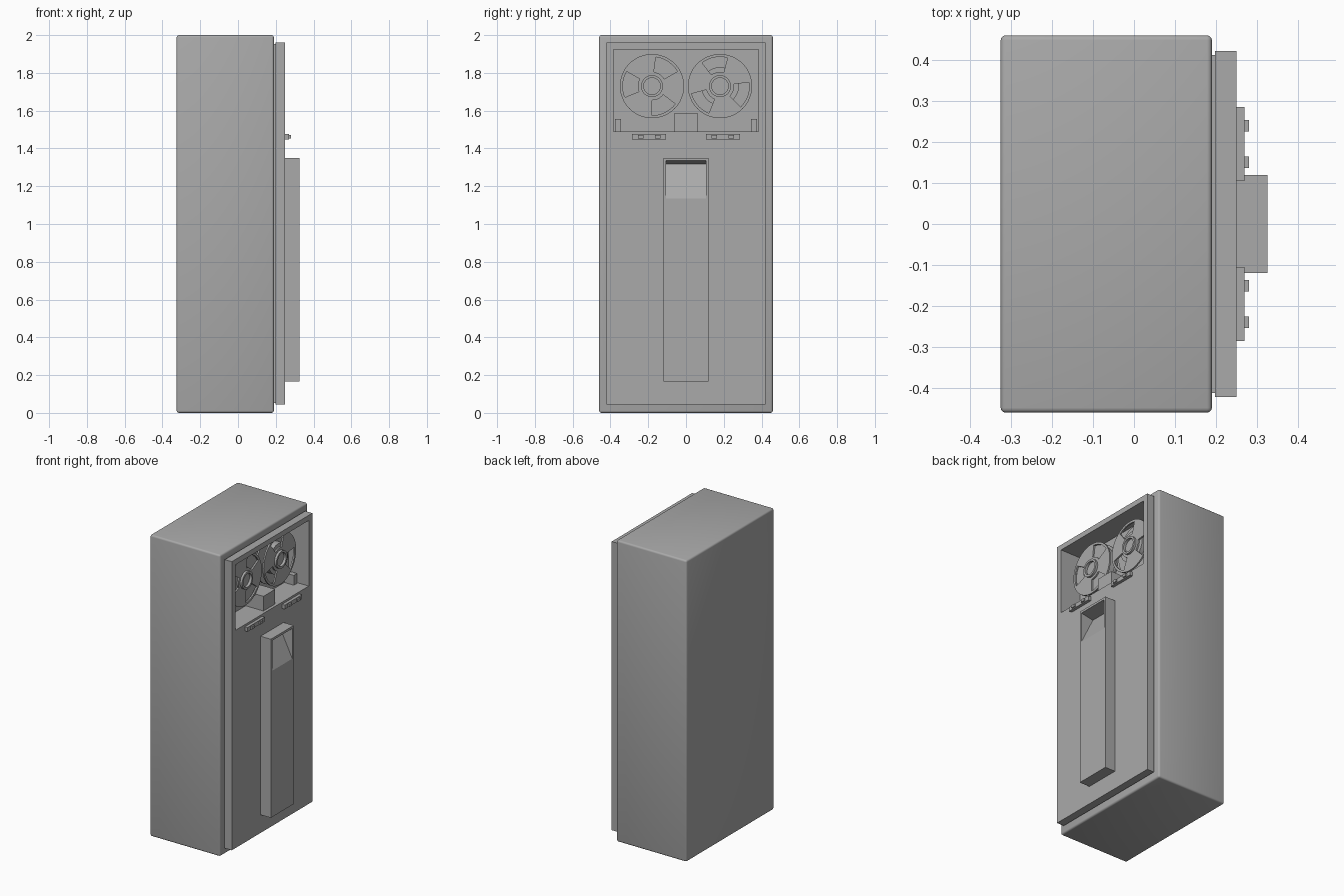
import bpy, bmesh, math
from mathutils import Matrix

if "Cube" in bpy.data.objects:
    bpy.data.objects.remove(bpy.data.objects["Cube"], do_unlink=True)

grey = bpy.data.materials.new("cabinet grey")
grey.use_nodes = True
COLOR = (0.4, 0.4, 0.4, 1)
grey.diffuse_color = COLOR
grey.node_tree.nodes["Principled BSDF"].inputs["Base Color"].default_value = COLOR


def finish(name, bm):
    bmesh.ops.recalc_face_normals(bm, faces=bm.faces)
    mesh = bpy.data.meshes.new(name)
    bm.to_mesh(mesh)
    bm.free()
    mesh.materials.append(grey)
    ob = bpy.data.objects.new(name, mesh)
    bpy.context.scene.collection.objects.link(ob)
    return ob


def activate(ob):
    bpy.ops.object.select_all(action='DESELECT')
    ob.select_set(True)
    bpy.context.view_layer.objects.active = ob


def smooth(ob):
    activate(ob)
    bpy.ops.object.shade_smooth_by_angle(angle=math.radians(35))
    return ob


def box(name, x, y, z, bevel=0):
    bm = bmesh.new()
    bmesh.ops.create_cube(bm, size=1)
    for v in bm.verts:
        v.co = [lo + (c + 0.5) * (hi - lo) for c, (lo, hi) in zip(v.co, (x, y, z))]
    if bevel:
        bmesh.ops.bevel(bm, geom=bm.edges[:], offset=bevel, segments=3,
                        profile=0.5, affect='EDGES')
    return finish(name, bm)


def prism(name, profile, y):
    """Extrude an x-z profile along y."""
    bm = bmesh.new()
    face = bm.faces.new([bm.verts.new((px, y[0], pz)) for px, pz in profile])
    ext = bmesh.ops.extrude_face_region(bm, geom=[face])
    verts = [g for g in ext["geom"] if isinstance(g, bmesh.types.BMVert)]
    bmesh.ops.translate(bm, verts=verts, vec=(0, y[1] - y[0], 0))
    return finish(name, bm)


def cut(ob, cutter):
    activate(ob)
    mod = ob.modifiers.new("cut", 'BOOLEAN')
    mod.operation, mod.solver, mod.object = 'DIFFERENCE', 'EXACT', cutter
    bpy.ops.object.modifier_apply(modifier=mod.name)


def disc(name, x, centre, rings, start=None):
    """Ring plate facing +x; with start given, three windows are left open."""
    segs = 48
    bm = bmesh.new()
    grid = []
    for r in rings:
        grid.append([bm.verts.new((x[0], centre[0] + r * math.cos(math.tau * i / segs),
                                   centre[1] + r * math.sin(math.tau * i / segs)))
                     for i in range(segs)])
    for k in range(len(rings) - 1):
        for i in range(segs):
            if start is not None and k == 1 and (i - start) % 16 < 7:
                continue
            j = (i + 1) % segs
            bm.faces.new((grid[k][i], grid[k][j], grid[k + 1][j], grid[k + 1][i]))
    ext = bmesh.ops.extrude_face_region(bm, geom=bm.faces[:], use_keep_orig=True)
    verts = [g for g in ext["geom"] if isinstance(g, bmesh.types.BMVert)]
    bmesh.ops.translate(bm, verts=verts, vec=(x[1] - x[0], 0, 0))
    return smooth(finish(name, bm))


def rod(name, x, centre, radius):
    bm = bmesh.new()
    spin = Matrix.Translation((sum(x) / 2, *centre)) @ Matrix.Rotation(math.pi / 2, 4, 'Y')
    bmesh.ops.create_cone(bm, cap_ends=True, segments=48, radius1=radius,
                          radius2=radius, depth=x[1] - x[0], matrix=spin)
    return smooth(finish(name, bm))


# Cabinet, its neck and the front panel
body = box("cabinet_body", (-0.325, 0.19), (-0.46, 0.46), (0, 2), 0.012)
smooth(body)
neck = box("panel_neck", (0.18, 0.202), (-0.412, 0.412), (0.053, 1.952))
panel = box("front_panel", (0.198, 0.25), (-0.422, 0.422), (0.045, 1.96))

# Tall raised cover with a scooped grip at the top
cover = box("raised_cover", (0.249, 0.325), (-0.12, 0.12), (0.165, 1.35))

# Cutters for the tape bay and the grip
bay = box("bay_cutter", (0.1, 0.3), (-0.385, 0.385), (1.49, 1.925))
grip = prism("grip_cutter", [(0.325, 1.135), (0.345, 1.135), (0.345, 1.338),
                             (0.325, 1.335), (0.235, 1.318)], (-0.105, 0.105))
for part in (body, neck, panel):
    cut(part, bay)
for part in (panel, cover):
    cut(part, grip)
for cutter in (bay, grip):
    bpy.data.objects.remove(cutter, do_unlink=True)

# Tape reels: the right one is full, the left one nearly empty
for side, sign, tape, start in (("right", -1, 0.155, 4), ("left", 1, 0.1, 10)):
    c = (sign * 0.18, 1.73)
    rings = (0.055, 0.075, 0.155, 0.17)
    disc(side + "_reel_front_flange", (0.172, 0.182), c, rings, start)
    disc(side + "_reel_back_flange", (0.12, 0.13), c, (0.055, 0.17))
    disc(side + "_reel_tape", (0.13, 0.171), c, (0.055, tape))
    disc(side + "_reel_hub", (0.1, 0.197), c, (0.044, 0.058))
    rod(side + "_reel_spindle", (0.1, 0.18), c, 0.044)

# Head block and tape guides on the bay floor
box("head_block", (0.1, 0.23), (-0.062, 0.062), (1.49, 1.587))
for side, sign in (("right", -1), ("left", 1)):
    y = sorted((sign * 0.343, sign * 0.377))
    box(side + "_tape_guide", (0.1, 0.17), y, (1.49, 1.555))

    # Button strips below the bay
    y = sorted((sign * 0.105, sign * 0.285))
    box(side + "_button_strip", (0.249, 0.27), y, (1.448, 1.476))
    for n, mid in enumerate((0.15, 0.24)):
        yc = sign * mid
        box(f"{side}_button_{n + 1}", (0.269, 0.28), (yc - 0.014, yc + 0.014), (1.453, 1.471))
